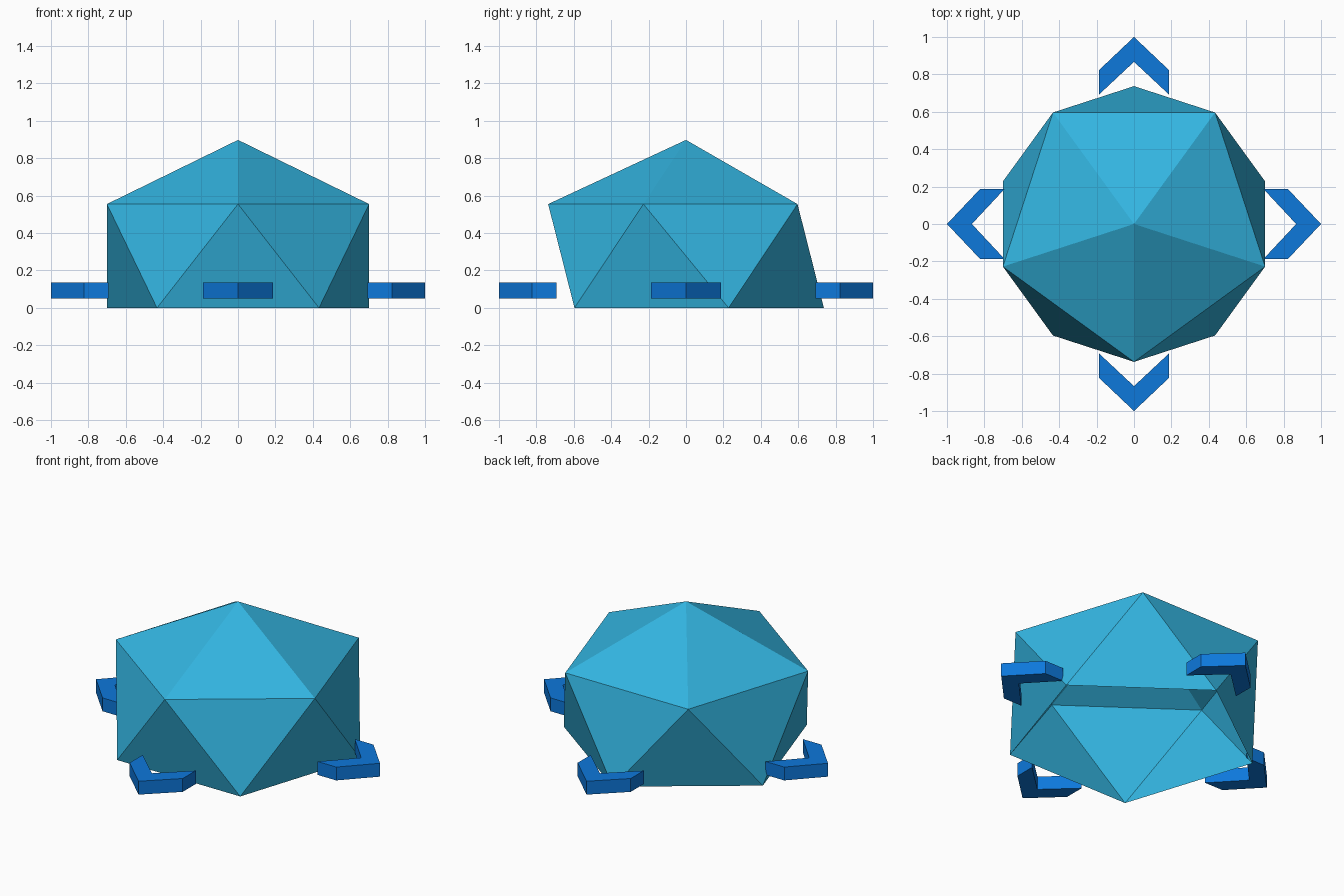
import bpy, bmesh, math
from mathutils import Matrix

if "Cube" in bpy.data.objects:
    bpy.data.objects.remove(bpy.data.objects["Cube"])


def material(name, rgb):
    m = bpy.data.materials.new(name)
    m.diffuse_color = (*rgb, 1)
    m.use_nodes = True
    m.node_tree.nodes["Principled BSDF"].inputs["Base Color"].default_value = m.diffuse_color
    return m


def add_object(name, bm, mat):
    mesh = bpy.data.meshes.new(name)
    bm.to_mesh(mesh)
    bm.free()
    mesh.materials.append(mat)
    ob = bpy.data.objects.new(name, mesh)
    bpy.context.collection.objects.link(ob)
    return ob


dome_blue = material("dome_light_blue", (0.033, 0.46, 0.75))
arrow_blue = material("arrow_blue", (0.004, 0.188, 0.71))

# Dome: flattened icosahedron, open at the base
RADIUS, RING_Z, TOP_Z = 0.737, 0.555, 0.898
bm = bmesh.new()


def ring(z, start):
    return [bm.verts.new((RADIUS * math.cos(start + i * math.tau / 5),
                          RADIUS * math.sin(start + i * math.tau / 5), z))
            for i in range(5)]


base = ring(0, math.pi / 2)
upper = ring(RING_Z, math.pi / 2 + math.pi / 5)
apex = bm.verts.new((0, 0, TOP_Z))
for i in range(5):
    j = (i + 1) % 5
    bm.faces.new((base[i], base[j], upper[i]))
    bm.faces.new((base[j], upper[j], upper[i]))
    bm.faces.new((upper[i], upper[j], apex))
add_object("dome", bm, dome_blue)

# Chevron arrows pointing outward on the four sides
HALF, Z0, Z1 = 0.187, 0.05, 0.135
outline = [(1.0, 0), (0.823, HALF), (0.692, HALF),
           (0.867, 0), (0.692, -HALF), (0.823, -HALF)]
for k, side in enumerate(("right", "back", "left", "front")):
    bm = bmesh.new()
    v = [bm.verts.new((x, y, Z0)) for x, y in outline]
    halves = [bm.faces.new((v[0], v[1], v[2], v[3])),
              bm.faces.new((v[0], v[3], v[4], v[5]))]
    ext = bmesh.ops.extrude_face_region(bm, geom=halves, use_keep_orig=True)
    tops = [g for g in ext["geom"] if isinstance(g, bmesh.types.BMVert)]
    bmesh.ops.translate(bm, verts=tops, vec=(0, 0, Z1 - Z0))
    bmesh.ops.recalc_face_normals(bm, faces=bm.faces)
    bm.transform(Matrix.Rotation(k * math.pi / 2, 4, "Z"))
    add_object("arrow_" + side, bm, arrow_blue)
